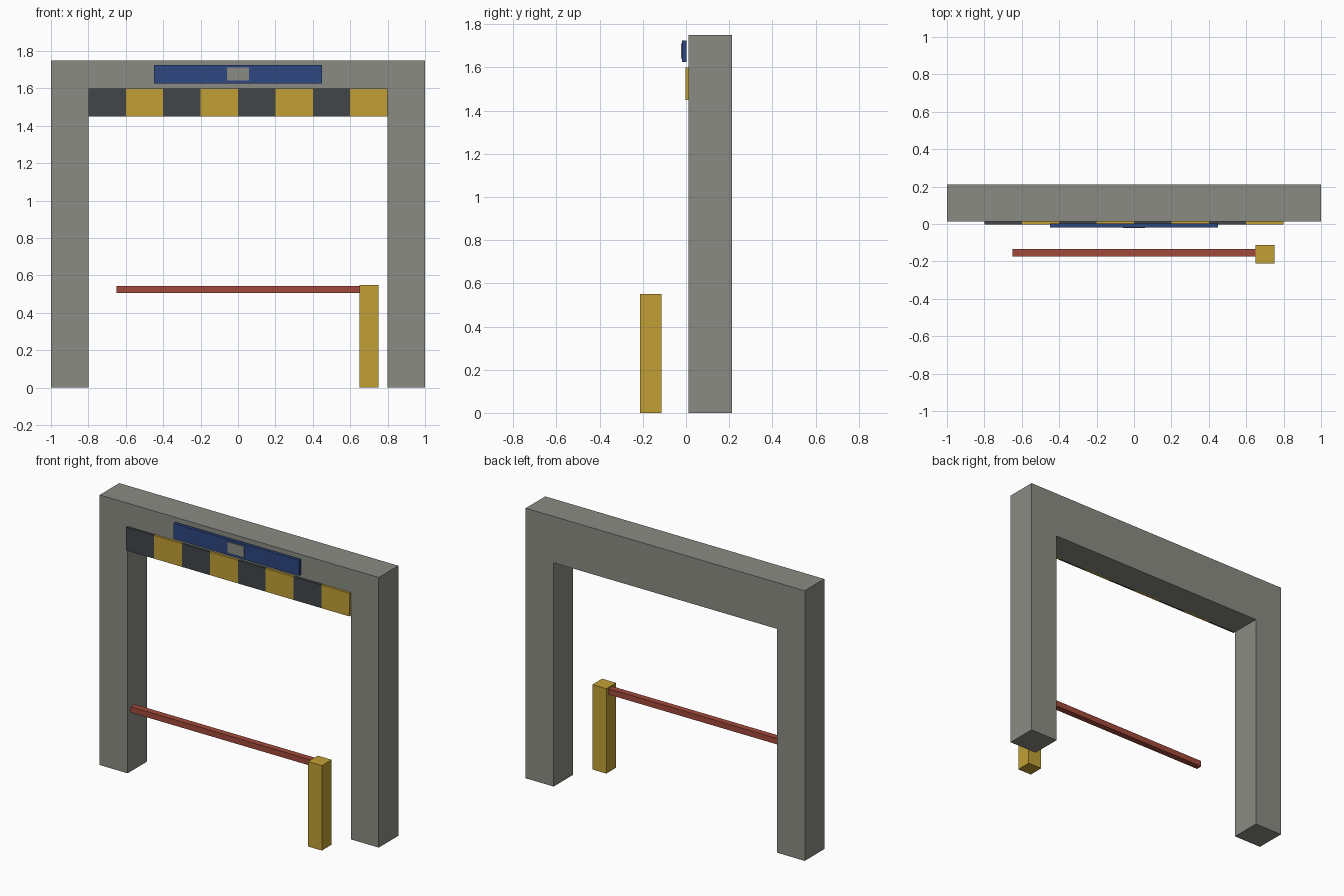
import bpy
import bmesh

if "Cube" in bpy.data.objects:
    bpy.data.objects.remove(bpy.data.objects["Cube"])


def material(name, rgb):
    m = bpy.data.materials.new(name)
    m.diffuse_color = (*rgb, 1.0)
    m.use_nodes = True
    m.node_tree.nodes["Principled BSDF"].inputs["Base Color"].default_value = m.diffuse_color
    return m


GREY = material("concrete grey", (0.26, 0.26, 0.23))
YELLOW = material("warning yellow", (0.54, 0.35, 0.035))
DARK = material("dark grey", (0.055, 0.062, 0.068))
BLUE = material("sign blue", (0.027, 0.063, 0.22))
RED = material("barrier red", (0.36, 0.068, 0.043))


def finish(name, bm, mat):
    bmesh.ops.recalc_face_normals(bm, faces=bm.faces)
    me = bpy.data.meshes.new(name)
    bm.to_mesh(me)
    bm.free()
    me.materials.append(mat)
    ob = bpy.data.objects.new(name, me)
    bpy.context.collection.objects.link(ob)
    return ob


def box(name, x, y, z, mat):
    """Box from (min, max) ranges on each axis."""
    bm = bmesh.new()
    bmesh.ops.create_cube(bm, size=1)
    for v in bm.verts:
        v.co = [r[0] if c < 0 else r[1] for c, r in zip(v.co, (x, y, z))]
    return finish(name, bm, mat)


FRONT, BACK = 0.0125, 0.2125

# Portal frame: extruded arch profile
profile = [(-1, 0), (-0.8, 0), (-0.8, 1.45), (0.8, 1.45),
           (0.8, 0), (1, 0), (1, 1.75), (-1, 1.75)]
bm = bmesh.new()
face = bm.faces.new([bm.verts.new((x, FRONT, z)) for x, z in profile])
ext = bmesh.ops.extrude_face_region(bm, geom=[face], use_keep_orig=True)
for v in ext["geom"]:
    if isinstance(v, bmesh.types.BMVert):
        v.co.y = BACK
finish("portal_frame", bm, GREY)

# Height warning board: eight alternating panels
for i in range(8):
    x = -0.8 + 0.2 * i
    box(f"warning_panel_{i + 1}", (x, x + 0.2), (-0.0025, FRONT), (1.45, 1.6),
        YELLOW if i % 2 else DARK)

# Sign board and its blank centre plate
box("sign_board", (-0.45, 0.45), (-0.0175, 0.0025), (1.625, 1.725), BLUE)
box("sign_plate", (-0.06, 0.06), (-0.0225, -0.0175), (1.642, 1.711), GREY)

# Barrier post and arm
box("barrier_post", (0.65, 0.75), (-0.2125, -0.1125), (0, 0.55), YELLOW)
box("barrier_arm", (-0.65, 0.65), (-0.1725, -0.1325), (0.505, 0.543), RED)
